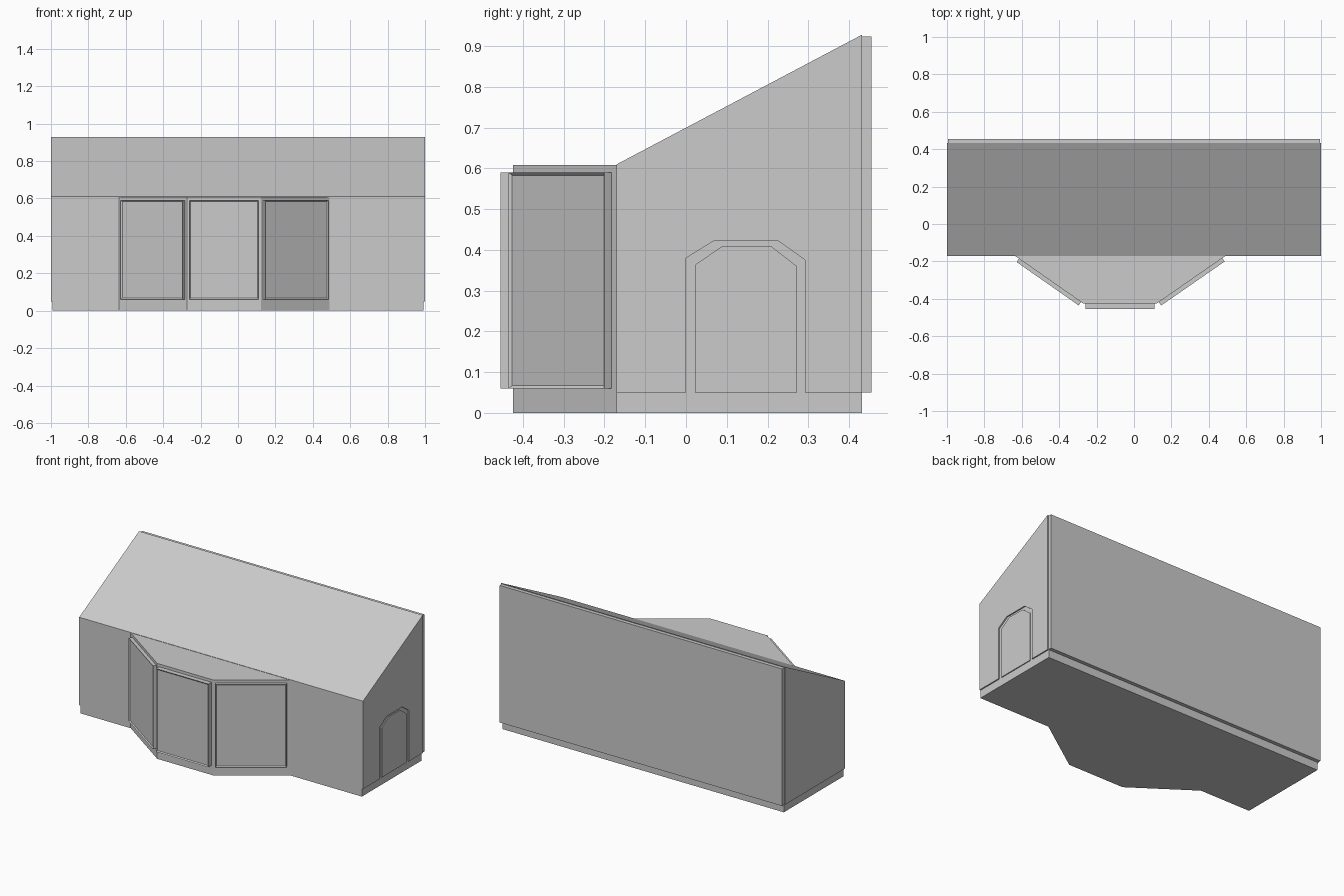
import bpy, bmesh, math
from mathutils import Vector

if "Cube" in bpy.data.objects:
    bpy.data.objects.remove(bpy.data.objects["Cube"])


def prism(name, points, offset):
    """Extrude a closed planar outline along an offset vector."""
    bm = bmesh.new()
    face = bm.faces.new([bm.verts.new(p) for p in points])
    res = bmesh.ops.extrude_face_region(bm, geom=[face], use_keep_orig=True)
    moved = [v for v in res["geom"] if isinstance(v, bmesh.types.BMVert)]
    bmesh.ops.translate(bm, verts=moved, vec=Vector(offset))
    bmesh.ops.recalc_face_normals(bm, faces=bm.faces[:])
    me = bpy.data.meshes.new(name)
    bm.to_mesh(me)
    bm.free()
    ob = bpy.data.objects.new(name, me)
    bpy.context.collection.objects.link(ob)
    return ob


def side_profile(name, yz, x0, x1):
    return prism(name, [(x0, y, z) for y, z in yz], (x1 - x0, 0, 0))


def window_panel(name, a, b, depth, z0=0.06, z1=0.59):
    """Slab standing on the wall line a-b, with a shallow recessed face."""
    a, b = Vector((*a, z0)), Vector((*b, z0))
    along = (b - a).normalized()
    out = Vector((along.y, -along.x, 0))
    up = Vector((0, 0, z1 - z0))
    ob = prism(name, [a, b, b + up, a + up], out * depth)
    bm = bmesh.new()
    bm.from_mesh(ob.data)
    front = max(bm.faces, key=lambda f: f.normal.dot(out))
    bmesh.ops.inset_individual(bm, faces=[front], thickness=0.01)
    bmesh.ops.translate(bm, verts=front.verts[:], vec=-out * 0.006)
    bm.to_mesh(ob.data)
    bm.free()


FRONT, BACK, EAVE, RIDGE = -0.17, 0.432, 0.603, 0.92

# Main body with sloped top, reaching the ground
side_profile("main_body", [(FRONT, 0), (BACK, 0), (BACK, RIDGE), (FRONT, EAVE)], -0.992, 0.992)

# Thin sloped roof sheet
side_profile("roof", [(FRONT, EAVE), (BACK, RIDGE), (BACK, RIDGE + 0.008), (FRONT, EAVE + 0.007)], -1, 1)

# Back wall panel
side_profile("back_wall", [(BACK, 0.05), (0.455, 0.05), (0.455, 0.923), (BACK, 0.923)], -0.995, 0.995)

# Side cladding, the right one notched for the arched doorway
outline = [(BACK, 0.05), (BACK, RIDGE), (FRONT, EAVE), (FRONT, 0.05)]
doorway = [(0, 0.05), (0, 0.38), (0.07, 0.423), (0.225, 0.423), (0.292, 0.375), (0.292, 0.05)]
side_profile("left_wall", outline, -1, -0.992)
side_profile("right_wall", outline + doorway, 0.992, 1)

# Door leaf inside the doorway
door = [(0.022, 0.05), (0.022, 0.363), (0.09, 0.41), (0.21, 0.408), (0.272, 0.36), (0.272, 0.05)]
side_profile("door", door, 0.99, 0.998)

# Projecting bay
bay = [(-0.637, FRONT), (-0.272, -0.425), (0.122, -0.425), (0.49, FRONT)]
plan = [(bay[0][0], -0.16)] + bay + [(bay[3][0], -0.16)]
prism("bay", [(x, y, 0) for x, y in plan], (0, 0, 0.608))

# Window panels on the three bay faces
for name, i, t0, t1, depth in [("left_window", 0, 0.06, 0.97, 0.022),
                               ("center_window", 1, 0.03, 0.97, 0.03),
                               ("right_window", 2, 0.03, 0.95, 0.022)]:
    p, q = Vector(bay[i]), Vector(bay[i + 1])
    window_panel(name, p.lerp(q, t0), p.lerp(q, t1), depth)
